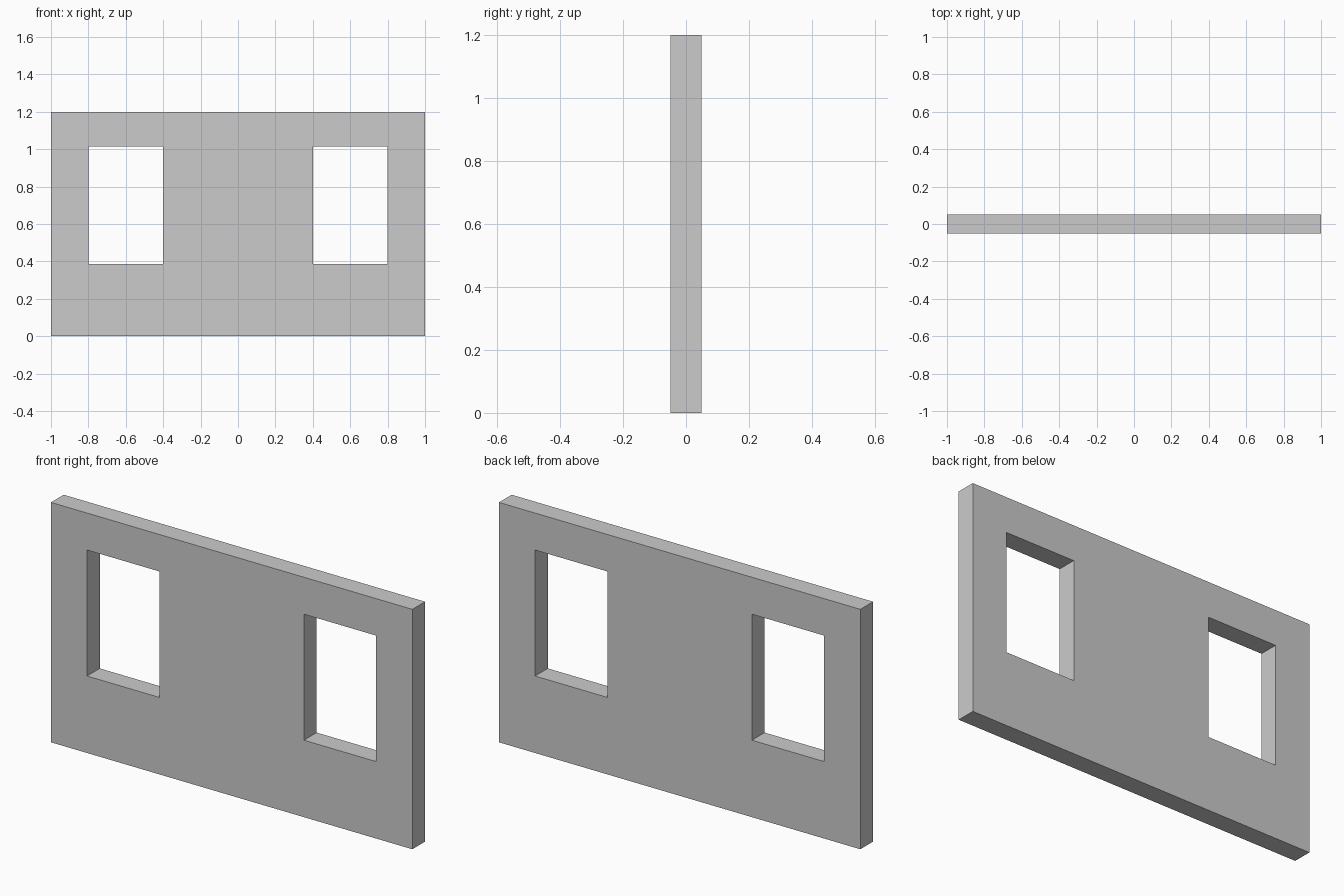
import bpy, bmesh

if "Cube" in bpy.data.objects:
    bpy.data.objects.remove(bpy.data.objects["Cube"])

THICKNESS = 0.10
XS = [-1.0, -0.8, -0.4, 0.4, 0.8, 1.0]   # wall ends and window jambs
ZS = [0.0, 0.385, 1.015, 1.2]            # base, sill, head, top
WINDOWS = {(1, 1), (3, 1)}               # open cells (column, row)

bm = bmesh.new()

# Front face of the wall as a grid, leaving the window cells open
grid = [[bm.verts.new((x, -THICKNESS / 2, z)) for z in ZS] for x in XS]
for i in range(len(XS) - 1):
    for j in range(len(ZS) - 1):
        if (i, j) not in WINDOWS:
            bm.faces.new((grid[i][j], grid[i + 1][j],
                          grid[i + 1][j + 1], grid[i][j + 1]))

# Extrude to full thickness, which also forms the window reveals
result = bmesh.ops.extrude_face_region(bm, geom=bm.faces[:], use_keep_orig=True)
back = [v for v in result["geom"] if isinstance(v, bmesh.types.BMVert)]
bmesh.ops.translate(bm, verts=back, vec=(0, THICKNESS, 0))
bmesh.ops.recalc_face_normals(bm, faces=bm.faces[:])

mesh = bpy.data.meshes.new("wall_with_windows")
bm.to_mesh(mesh)
bm.free()
wall = bpy.data.objects.new("wall_with_windows", mesh)
bpy.context.collection.objects.link(wall)
